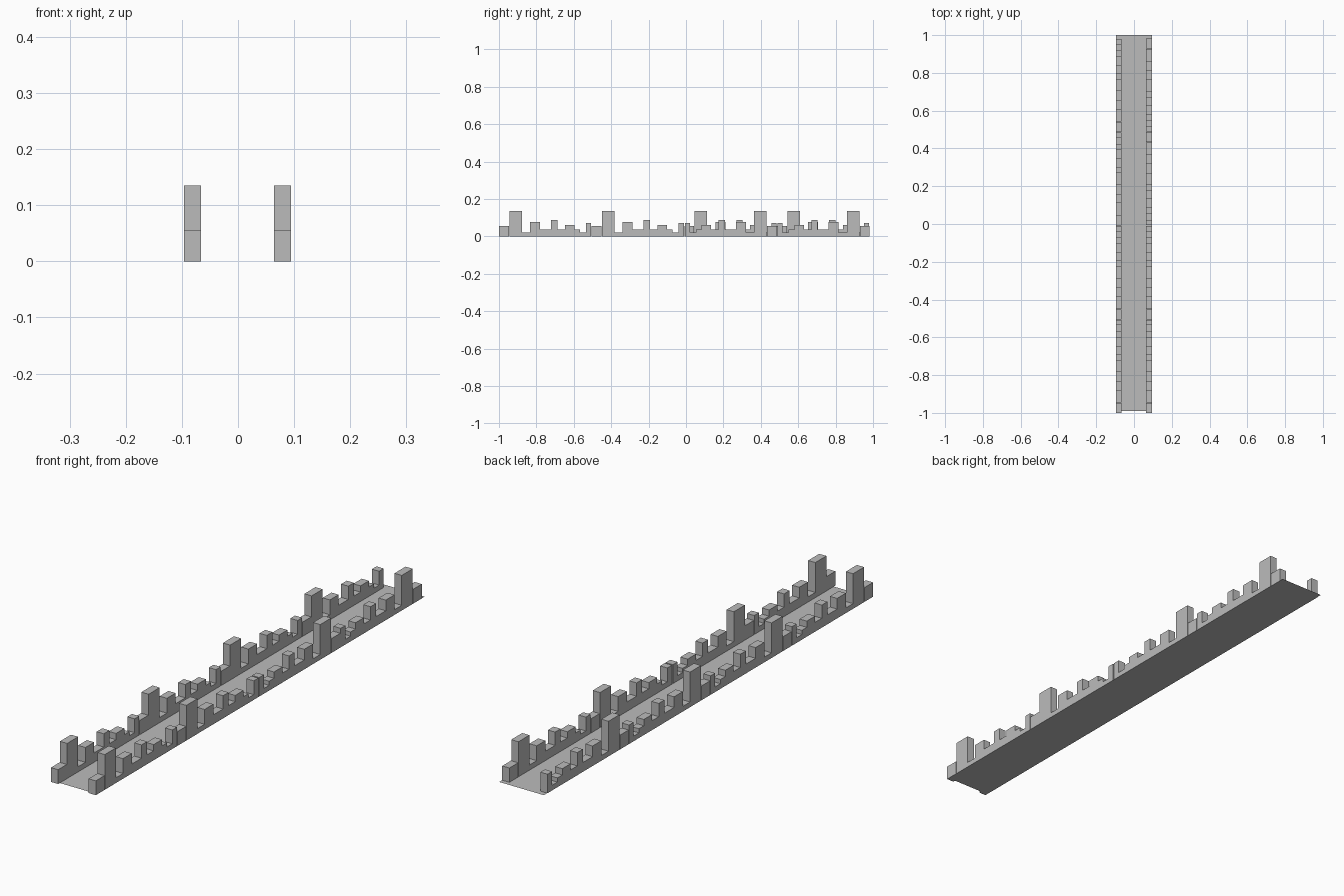
import bpy, bmesh
from mathutils import Matrix, Vector

cube = bpy.data.objects.get("Cube")
if cube:
    bpy.data.objects.remove(cube, do_unlink=True)

grey = bpy.data.materials.new("plain_grey")
grey.use_nodes = True
colour = (0.5, 0.5, 0.5, 1)
grey.diffuse_color = colour
grey.node_tree.nodes["Principled BSDF"].inputs["Base Color"].default_value = colour

# One street segment of buildings: (start, end, height) along the street
SEGMENT = [
    (0, .053, .055), (.055, .122, .135), (.122, .166, .02), (.166, .219, .077),
    (.219, .278, .036), (.278, .312, .087), (.312, .352, .036),
    (.352, .403, .06), (.403, .433, .036), (.433, .465, .02), (.465, .493, .073),
]
PERIOD = 0.4955
DEPTH = 0.0305


def finish(name, bm):
    mesh = bpy.data.meshes.new(name)
    bm.to_mesh(mesh)
    bm.free()
    mesh.materials.append(grey)
    obj = bpy.data.objects.new(name, mesh)
    bpy.context.collection.objects.link(obj)


def building_segment(name, x, start, flipped):
    bm = bmesh.new()
    for a, b, height in SEGMENT:
        middle = (a + b) / 2
        y = start + (PERIOD - middle if flipped else middle)
        place = Matrix.Translation((x, y, height / 2))
        size = Matrix.Diagonal(Vector((DEPTH, b - a, height, 1)))
        bmesh.ops.create_cube(bm, size=1, matrix=place @ size)
    finish(name, bm)


# Flat road
bm = bmesh.new()
bmesh.ops.create_grid(bm, x_segments=1, y_segments=1, size=1,
                      matrix=Matrix.Translation((0, .005, 0)) @ Matrix.Diagonal((.095, .995, 1, 1)))
finish("road", bm)

# Building rows; the rear half of the left row runs the other way
for i in range(4):
    start = -1 + i * PERIOD
    building_segment(f"right_buildings_{i + 1}", -.081, start, False)
    building_segment(f"left_buildings_{i + 1}", .0795, start, i >= 2)
